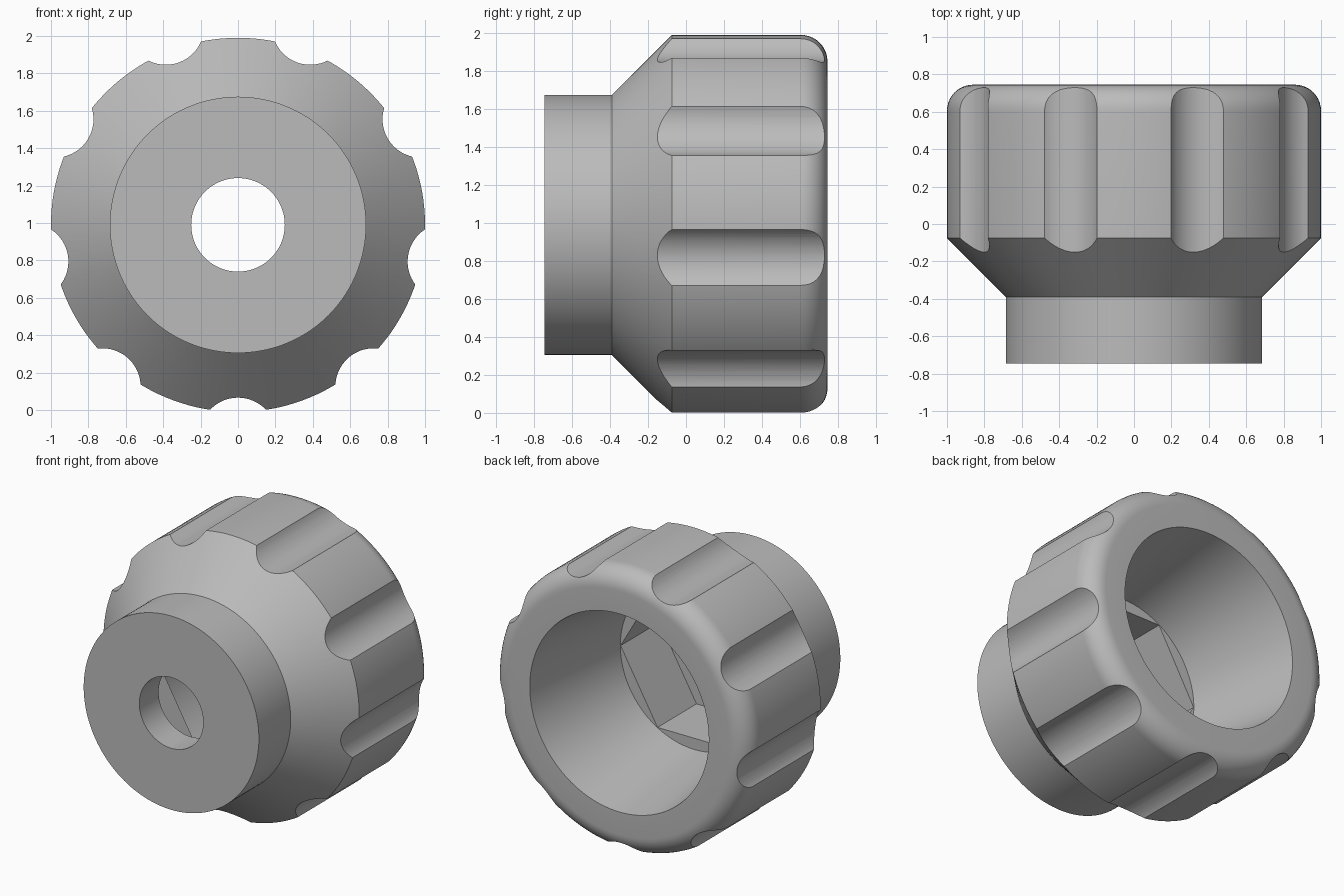
import bpy, bmesh, math
from mathutils import Matrix, Vector

cube = bpy.data.objects.get("Cube")
if cube:
    bpy.data.objects.remove(cube)

CENTRE_Z = 0.99
FLUTES = 9

# One plain grey material
grey = bpy.data.materials.new("plain grey")
grey.use_nodes = True
GREY = (0.5, 0.5, 0.5, 1)
grey.diffuse_color = GREY
grey.node_tree.nodes["Principled BSDF"].inputs["Base Color"].default_value = GREY


def make_object(name, bm):
    bmesh.ops.recalc_face_normals(bm, faces=bm.faces)
    mesh = bpy.data.meshes.new(name)
    bm.to_mesh(mesh)
    bm.free()
    mesh.materials.append(grey)
    obj = bpy.data.objects.new(name, mesh)
    bpy.context.collection.objects.link(obj)
    obj.location.z = CENTRE_Z
    return obj


def lathe(bm, profile, steps):
    """Revolve a closed (radius, y) profile around the y axis."""
    rings = []
    for i in range(steps):
        a = math.tau * i / steps
        rings.append([bm.verts.new((r * math.cos(a), y, r * math.sin(a)))
                      for r, y in profile])
    n = len(profile)
    for i in range(steps):
        a, b = rings[i], rings[(i + 1) % steps]
        for j in range(n):
            k = (j + 1) % n
            bm.faces.new((a[j], a[k], b[k], b[j]))


def prism(bm, radius, y0, y1, sides, x=0.0, z=0.0, turn=0.0):
    """Add a prism lying along the y axis."""
    matrix = (Matrix.Translation(Vector((x, (y0 + y1) / 2, z)))
              @ Matrix.Rotation(turn, 4, "Y")
              @ Matrix.Rotation(math.pi / 2, 4, "X"))
    bmesh.ops.create_cone(bm, cap_ends=True, segments=sides, radius1=radius,
                          radius2=radius, depth=y1 - y0, matrix=matrix)


def cut(target, cutter):
    mod = target.modifiers.new(cutter.name, "BOOLEAN")
    mod.operation = "DIFFERENCE"
    mod.solver = "EXACT"
    mod.object = cutter
    bpy.context.view_layer.objects.active = target
    bpy.ops.object.modifier_apply(modifier=mod.name)
    bpy.data.objects.remove(cutter)


# Knob body: hub, flared shoulder, rounded rear rim, tapered bore and shaft hole
FILLET = 0.14
rim = [(1 - FILLET + FILLET * math.cos(t), 0.745 - FILLET + FILLET * math.sin(t))
       for t in (math.pi / 2 * i / 10 for i in range(11))]
profile = ([(0.25, -0.745), (0.685, -0.745), (0.685, -0.39), (1.0, -0.075)]
           + rim + [(0.70, 0.745), (0.58, -0.095), (0.25, -0.095)])
bm = bmesh.new()
lathe(bm, profile, 144)
knob = make_object("knob_body", bm)

# Finger flutes around the grip
bm = bmesh.new()
FLUTE_R = 0.205
for i in range(FLUTES):
    a = -math.pi / 2 + math.tau * i / FLUTES
    d = 0.924 + FLUTE_R
    prism(bm, FLUTE_R, -1, 1, 64, d * math.cos(a), d * math.sin(a), 0.01)
cut(knob, make_object("flute_cutter", bm))

# Hexagonal nut pocket with flat top and bottom
bm = bmesh.new()
prism(bm, 0.578, -0.53, 0.1, 6, turn=math.pi / 2)
cut(knob, make_object("nut_pocket_cutter", bm))

# Smooth curved surfaces while keeping the edges crisp
bpy.ops.object.select_all(action="DESELECT")
knob.select_set(True)
bpy.context.view_layer.objects.active = knob
bpy.ops.object.shade_smooth_by_angle(angle=math.radians(25))
